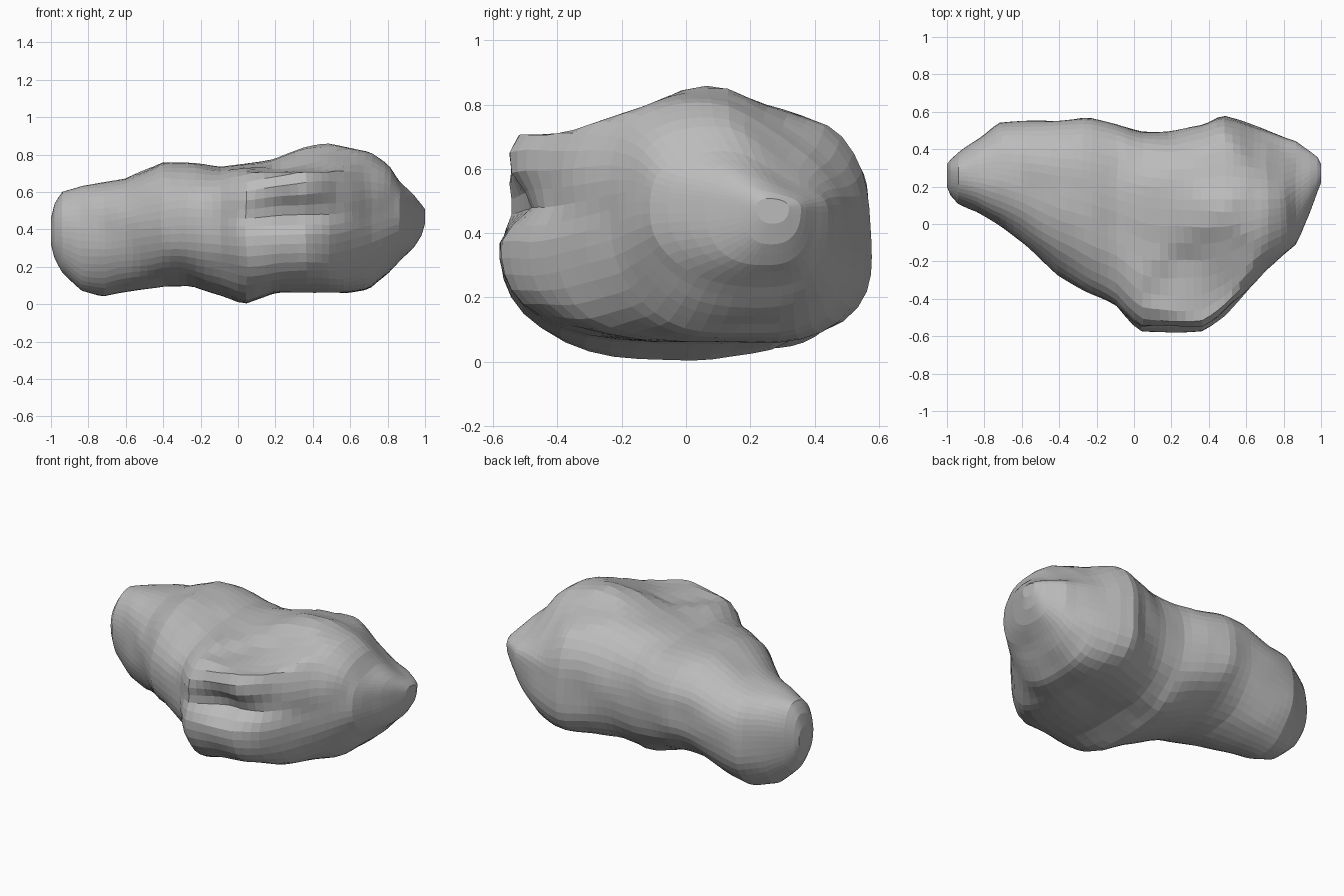
import bpy
import bmesh
import math
from mathutils import Vector, noise

cube = bpy.data.objects.get("Cube")
if cube:
    bpy.data.objects.remove(cube)

RINGS, SIDES = 56, 48

# Outline of the stone along x: (x, front y, back y, bottom z, top z)
OUTLINE = [
    (-1.0, .2, .32, .32, .46), (-.98, .15, .345, .24, .54),
    (-.94, .11, .38, .17, .6), (-.84, .07, .45, .07, .635),
    (-.72, -.01, .54, .035, .65), (-.6, -.1, .55, .06, .67),
    (-.4, -.28, .56, .1, .765), (-.25, -.37, .575, .095, .755),
    (-.1, -.43, .54, .05, .73), (.03, -.57, .495, .0, .75),
    (.2, -.585, .49, .06, .79), (.37, -.58, .53, .065, .845),
    (.47, -.51, .58, .065, .86), (.57, -.4, .555, .06, .835),
    (.7, -.25, .5, .08, .81), (.8, -.17, .46, .16, .74),
    (.87, -.11, .44, .24, .65), (.94, .06, .39, .3, .59),
    (.98, .17, .36, .36, .55), (1.0, .22, .32, .43, .52),
]

# Inner shape along x: (x, front bulge z, back bulge z, crest y, keel y,
# then squareness of the front top, front bottom, back top, back bottom)
SHAPE = [
    (-1.0, .39, .39, .28, .26, 2.2, 2.2, 2.2, 2.2),
    (-.7, .38, .4, .26, .24, 2.3, 2, 2.4, 2.3),
    (-.3, .42, .48, .2, .12, 2.3, 1.9, 2.3, 2.1),
    (.1, .42, .44, .08, 0, 3.6, 3, 2.4, 2.6),
    (.5, .42, .42, .06, .1, 3.2, 3, 2.3, 3.8),
    (.8, .5, .45, .08, .18, 2.6, 2.2, 2, 3),
    (1.0, .48, .48, .27, .27, 2.4, 2.4, 2.2, 2.4),
]


def sample(table, x):
    """Linear interpolation of a table row at x."""
    for a, b in zip(table, table[1:]):
        if x <= b[0]:
            t = (x - a[0]) / (b[0] - a[0])
            return [p + (q - p) * t for p, q in zip(a[1:], b[1:])]
    return table[-1][1:]


def bump(d, width):
    return math.exp(-(d / width) ** 2)


def ramp(v, start, end):
    t = max(0, min(1, (v - start) / (end - start)))
    return t * t * (3 - 2 * t)


def surface_point(x, angle):
    front, back, low, high = sample(OUTLINE, x)
    z_front, z_back, crest, keel, *square = sample(SHAPE, x)
    c, s = math.cos(angle), math.sin(angle)
    # Each quarter of the section is its own superellipse
    n = square[(0 if c < 0 else 2) + (0 if s > 0 else 1)]
    side, z_side = (front, z_front) if c < 0 else (back, z_back)
    mid, z_end = (crest, high) if s > 0 else (keel, low)
    radius = (abs(c) ** n + abs(s) ** n) ** (-1 / n)
    y = mid + (side - mid) * abs(c) * radius
    z = z_side + (z_end - z_side) * abs(s) * radius

    # Top falls away in front of and behind the crest
    if y < 0:
        z = min(z, .705 + .15 * max(0, 1 + y / .45) ** 1.5)
    elif y > .08:
        z = min(z, .86 - .35 * (y - .08))
    # Shoulder sloping down to the left end at the back
    z -= .06 * ramp(x, .48, .7) * ramp(y, .1, .35) * ramp(z, .45, .65)
    # Groove between the front shelf and the overhanging upper bulge
    width = .06 if z < .48 else .1
    y += .11 * bump(z - .48, width) * bump(x - .3, .22) * ramp(-y, .1, .35)
    # Hollow on top behind the front bulge
    z -= .045 * bump(x - .2, .17) * bump(y + .16, .2) * ramp(z, .55, .65)
    # Small uneven chips
    p = Vector((x, y, z))
    amount = .012 * min(1, (1 - abs(x)) * 6)
    p += noise.noise_vector(p * 5) * amount
    p.z = max(p.z, 0)
    return p


# Stone body lofted from rings
bm = bmesh.new()
rings = []
for i in range(RINGS + 1):
    u = 2 * i / RINGS - 1
    x = .5 * u + .5 * math.sin(u * math.pi / 2)
    rings.append([bm.verts.new(surface_point(x, math.tau * j / SIDES))
                  for j in range(SIDES)])
for a, b in zip(rings, rings[1:]):
    for j in range(SIDES):
        k = (j + 1) % SIDES
        bm.faces.new((a[j], a[k], b[k], b[j]))
bm.faces.new(rings[0])
bm.faces.new(rings[-1])
bmesh.ops.recalc_face_normals(bm, faces=bm.faces)

mesh = bpy.data.meshes.new("rock")
bm.to_mesh(mesh)
bm.free()
rock = bpy.data.objects.new("rock", mesh)
bpy.context.collection.objects.link(rock)

# Plain grey stone
stone = bpy.data.materials.new("grey_stone")
stone.use_nodes = True
colour = (.5, .5, .5, 1)
stone.diffuse_color = colour
stone.node_tree.nodes["Principled BSDF"].inputs["Base Color"].default_value = colour
mesh.materials.append(stone)
